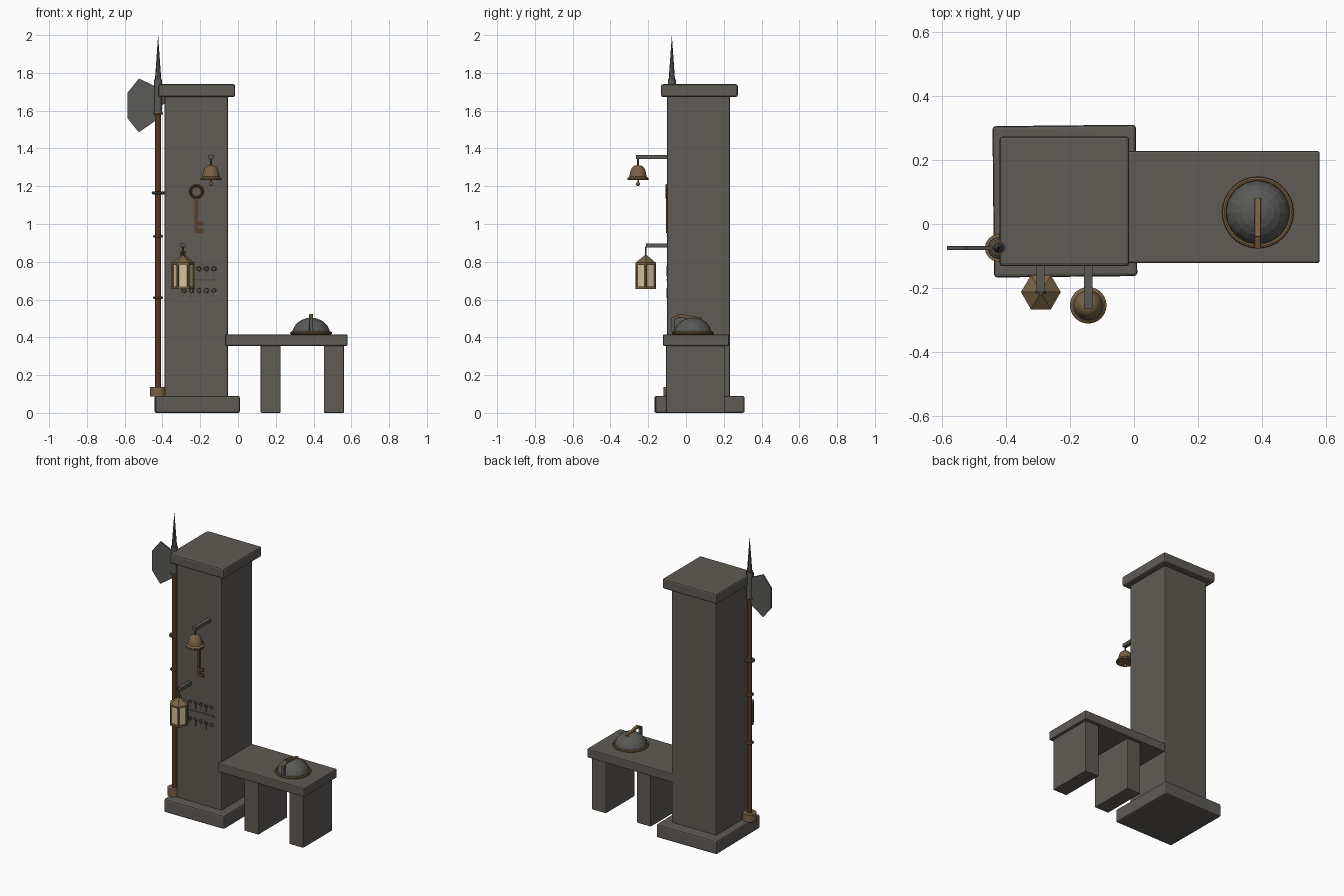
import bpy, bmesh, math
from mathutils import Vector, Matrix

cube = bpy.data.objects.get("Cube")
if cube:
    bpy.data.objects.remove(cube, do_unlink=True)


def material(name, r, g, b, metal=0.0):
    m = bpy.data.materials.new(name)
    m.use_nodes = True
    m.diffuse_color = (r, g, b, 1)
    m.node_tree.nodes["Principled BSDF"].inputs["Base Color"].default_value = (r, g, b, 1)
    return m


STONE = material("stone", 0.115, 0.105, 0.092)
CARVED = material("carved stone", 0.08, 0.073, 0.065)
IRON = material("iron", 0.1, 0.1, 0.095)
BRASS = material("aged brass", 0.19, 0.125, 0.06)
WOOD = material("dark wood", 0.09, 0.04, 0.018)
RUST = material("rust", 0.1, 0.05, 0.025)
GLASS = material("warm glass", 0.68, 0.55, 0.34)


def finish(name, bm, mat, smooth=False):
    bmesh.ops.recalc_face_normals(bm, faces=bm.faces)
    mesh = bpy.data.meshes.new(name)
    bm.to_mesh(mesh)
    bm.free()
    mesh.materials.append(mat)
    ob = bpy.data.objects.new(name, mesh)
    bpy.context.collection.objects.link(ob)
    if smooth:
        bpy.ops.object.select_all(action="DESELECT")
        ob.select_set(True)
        bpy.context.view_layer.objects.active = ob
        bpy.ops.object.shade_smooth_by_angle(angle=math.radians(35))
    return ob


def box(name, x, y, z, mat, bevel=0.0, turn=0.0):
    """Box between (min, max) pairs, optionally bevelled and turned about z."""
    bm = bmesh.new()
    bmesh.ops.create_cube(bm, size=1)
    size = [b - a for a, b in (x, y, z)]
    bmesh.ops.scale(bm, vec=size, verts=bm.verts)
    if bevel:
        bmesh.ops.bevel(bm, geom=bm.edges[:], offset=bevel, segments=2,
                        profile=0.5, affect="EDGES")
    ob = finish(name, bm, mat)
    ob.location = [(a + b) / 2 for a, b in (x, y, z)]
    ob.rotation_euler.z = turn
    return ob


def lathe(name, center, profile, mat, sides=24, smooth=True, start=0.0):
    """Spin (radius, z) points about the vertical through center, closing both ends."""
    bm = bmesh.new()
    rings = []
    for r, z in profile:
        rings.append([bm.verts.new((center[0] + r * math.cos(start + i * math.tau / sides),
                                    center[1] + r * math.sin(start + i * math.tau / sides), z))
                      for i in range(sides)])
    for low, high in zip(rings, rings[1:]):
        for i in range(sides):
            j = (i + 1) % sides
            bm.faces.new((low[i], low[j], high[j], high[i]))
    bm.faces.new(rings[0])
    bm.faces.new(rings[-1])
    bmesh.ops.remove_doubles(bm, verts=bm.verts, dist=0.00001)
    return finish(name, bm, mat, smooth)


def torus(name, center, radius, tube, mat, upright=False, sides=32):
    bm = bmesh.new()
    grid = []
    for i in range(sides):
        a = i * math.tau / sides
        grid.append([])
        for j in range(8):
            b = j * math.tau / 8
            r = radius + tube * math.cos(b)
            grid[i].append(bm.verts.new((r * math.cos(a), r * math.sin(a), tube * math.sin(b))))
    for i in range(sides):
        for j in range(8):
            k, l = (i + 1) % sides, (j + 1) % 8
            bm.faces.new((grid[i][j], grid[k][j], grid[k][l], grid[i][l]))
    if upright:
        bmesh.ops.rotate(bm, verts=bm.verts, matrix=Matrix.Rotation(math.pi / 2, 3, "X"))
    ob = finish(name, bm, mat, True)
    ob.location = center
    return ob


def plate(name, points, y, thick, mat):
    """Outline in x and z, given thickness along y."""
    bm = bmesh.new()
    face = bm.faces.new([bm.verts.new((px, y - thick / 2, pz)) for px, pz in points])
    out = bmesh.ops.extrude_face_region(bm, geom=[face])
    moved = [v for v in out["geom"] if isinstance(v, bmesh.types.BMVert)]
    bmesh.ops.translate(bm, vec=(0, thick, 0), verts=moved)
    return finish(name, bm, mat)


# Pillar
box("pillar_base", (-0.44, 0.008), (-0.165, 0.308), (0, 0.09), STONE, 0.01, 0.01)
box("pillar_shaft", (-0.388, -0.053), (-0.1, 0.232), (0.08, 1.68), STONE, 0.007)
box("pillar_cap", (-0.42, -0.015), (-0.132, 0.274), (1.672, 1.74), STONE, 0.01)

# Bench
box("bench_slab", (-0.066, 0.58), (-0.122, 0.228), (0.355, 0.415), STONE, 0.006)
for side, x in (("inner", 0.12), ("outer", 0.455)):
    box(side + "_bench_leg", (x, x + 0.106), (-0.105, 0.205), (0, 0.358), STONE, 0.005)

# Poleaxe leaning in its cup
POLE = (-0.423, -0.075)
lathe("pole", POLE, [(0.016, 0.1), (0.016, 1.62)], WOOD, 12)
lathe("pole_cup", POLE, [(0.043, 0.088), (0.043, 0.138), (0.02, 0.138)], BRASS, 16)
for z in (0.61, 0.935, 1.165, 1.585):
    torus("pole_ring", (*POLE, z), 0.021, 0.006, BRASS, sides=16)
torus("pole_wall_ring", (*POLE, 1.165), 0.026, 0.008, IRON, sides=16)
box("pole_wall_bracket", (-0.4, -0.37), (-0.083, -0.067), (1.157, 1.173), IRON)
lathe("axe_socket", POLE, [(0.021, 1.585), (0.021, 1.765)], IRON, 12)
lathe("axe_spike", POLE, [(0.017, 1.76), (0.012, 1.83), (0, 2.0)], IRON, 8)
plate("axe_blade", [(-0.585, 1.695), (-0.525, 1.77), (-0.435, 1.728), (-0.435, 1.548),
                    (-0.525, 1.485), (-0.585, 1.56)], POLE[1], 0.011, IRON)
plate("axe_fluke", [(-0.41, 1.72), (-0.35, 1.66), (-0.41, 1.625)], POLE[1], 0.011, IRON)

# Bell on its bracket
BELL = (-0.143, -0.254)
box("bell_bracket", (-0.156, -0.13), (-0.264, -0.095), (1.343, 1.365), IRON)
lathe("bell_hanger", BELL, [(0.005, 1.3), (0.005, 1.35)], IRON, 8)
lathe("bell", BELL, [(0.046, 1.236), (0.056, 1.234), (0.056, 1.243), (0.046, 1.252), (0.041, 1.275),
                     (0.034, 1.295), (0.021, 1.308), (0, 1.312)], BRASS)
torus("bell_rim", (*BELL, 1.238), 0.052, 0.005, BRASS)
lathe("clapper_rod", BELL, [(0.004, 1.21), (0.004, 1.25)], BRASS, 8)
lathe("clapper", BELL, [(0.011 * math.sin(i * math.pi / 6), 1.212 - 0.011 * math.cos(i * math.pi / 6))
                        for i in range(7)], BRASS, 12)

# Six-sided lantern on its bracket
LAMP = (-0.291, -0.213)
box("lantern_bracket", (-0.304, -0.279), (-0.212, -0.095), (0.875, 0.897), IRON)
lathe("lantern_hanger", LAMP, [(0.005, 0.82), (0.005, 0.88)], IRON, 8)
torus("lantern_loop", (*LAMP, 0.842), 0.013, 0.004, BRASS, True, 16)
lathe("lantern_floor", LAMP, [(0.062, 0.655), (0.062, 0.668)], BRASS, 6, False)
lathe("lantern_glass", LAMP, [(0.054, 0.665), (0.054, 0.79)], GLASS, 6, False)
lathe("lantern_roof", LAMP, [(0.062, 0.783), (0.062, 0.795), (0.034, 0.815), (0.01, 0.832)],
      BRASS, 6, False)
for i in range(6):
    a = i * math.tau / 6
    spot = (LAMP[0] + 0.056 * math.cos(a), LAMP[1] + 0.056 * math.sin(a))
    lathe("lantern_post", spot, [(0.006, 0.66), (0.006, 0.79)], BRASS, 8)

# Key hung flat on the pillar
KEY_X, KEY_Y = -0.22, -0.102
torus("key_bow", (KEY_X, KEY_Y, 1.172), 0.032, 0.007, RUST, True, 16)
box("key_stem", (KEY_X - 0.009, KEY_X + 0.009), (KEY_Y - 0.005, KEY_Y + 0.005), (0.953, 1.142), RUST)
for z in (0.953, 0.99):
    box("key_tooth", (KEY_X, KEY_X + 0.037), (KEY_Y - 0.005, KEY_Y + 0.005), (z, z + 0.022), RUST)

# Carved rows of hooked tally marks with a dividing line
WALL = -0.1005
box("carved_line", (-0.31, -0.107), (WALL - 0.002, WALL + 0.002), (0.7, 0.71), CARVED)
for z in (0.607, 0.722):
    for i in range(5):
        x = -0.288 + i * 0.0395
        box("carved_tick", (x - 0.003, x + 0.003), (WALL - 0.002, WALL + 0.002),
            (z, z + 0.04), CARVED)
        torus("carved_hook", (x + 0.002, WALL, z + 0.041), 0.011, 0.003, CARVED, True, 8)

# Domed helmet on the bench
HELM = (0.387, 0.036)
dome = [(0.101 * math.cos(i * math.pi / 12), 0.415 + 0.089 * math.sin(i * math.pi / 12))
        for i in range(7)]
lathe("helmet_dome", HELM, dome, IRON, 16, False)
torus("helmet_rim", (*HELM, 0.423), 0.105, 0.007, BRASS)
box("helmet_nose_guard", (0.377, 0.397), (-0.077, -0.06), (0.43, 0.5), IRON, 0.003)
crest = box("helmet_crest", (0.377, 0.397), (-0.042, 0.082), (0.497, 0.515), BRASS, 0.004)
crest.rotation_euler.x = -0.17
brow = box("helmet_brow_strap", (0.377, 0.397), (-0.078, -0.03), (0.498, 0.512), BRASS, 0.004)
brow.rotation_euler.x = 0.4
